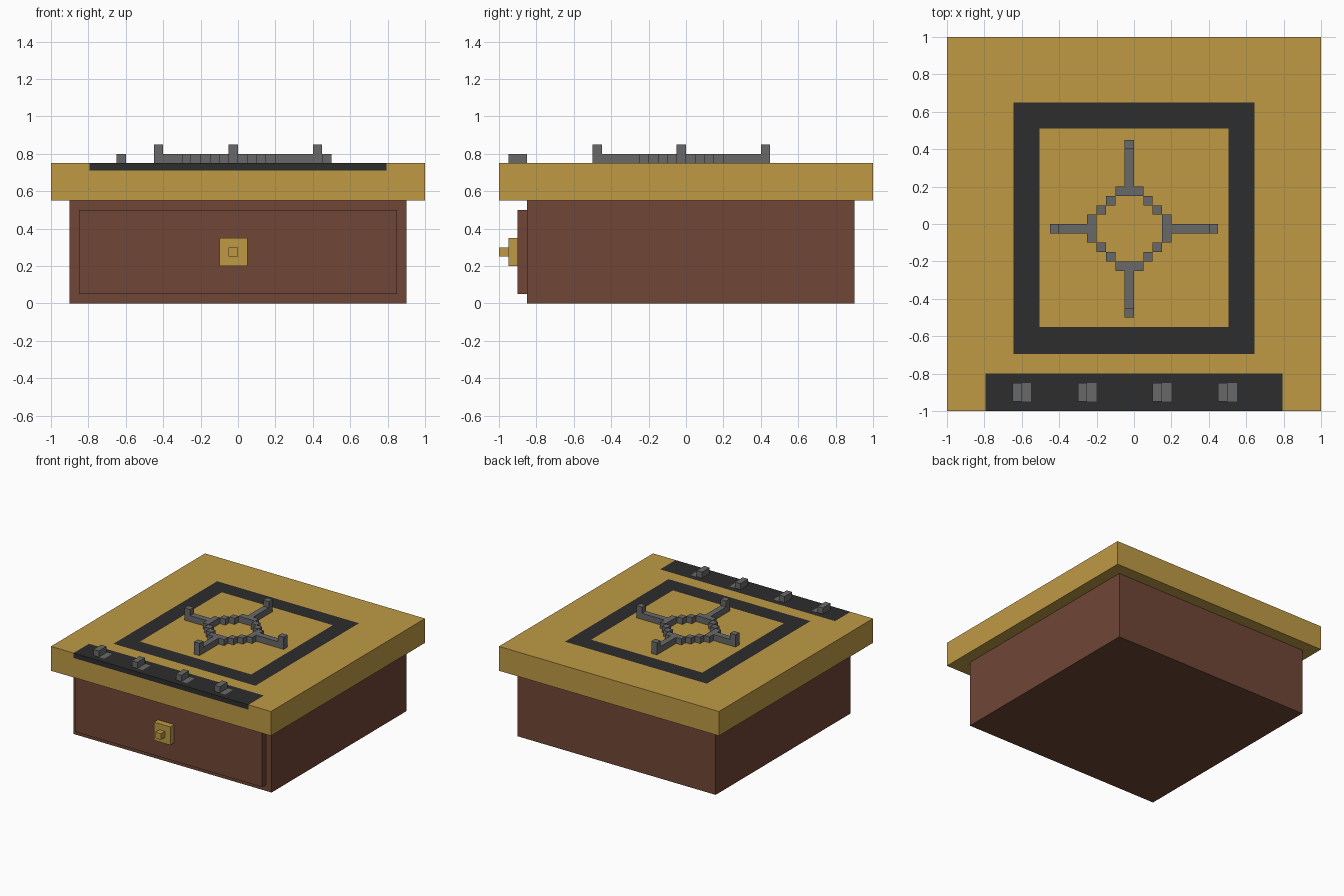
import bpy, bmesh
from mathutils import Matrix, Vector

if "Cube" in bpy.data.objects:
    bpy.data.objects.remove(bpy.data.objects["Cube"])


def material(name, rgb):
    """Flat material from 0-255 display colours."""
    lin = [((c / 255 + 0.055) / 1.055) ** 2.4 for c in rgb] + [1.0]
    mat = bpy.data.materials.new(name)
    mat.use_nodes = True
    mat.diffuse_color = lin
    node = next(n for n in mat.node_tree.nodes if n.type == 'BSDF_PRINCIPLED')
    node.inputs["Base Color"].default_value = lin
    return mat


GOLD = material("golden_tan", (191, 154, 69))
BROWN = material("reddish_brown", (112, 70, 54))
DARK = material("charcoal", (45, 45, 45))
GREY = material("grey_metal", (105, 105, 105))


def add_box(bm, x0, x1, y0, y1, z0, z1):
    size = Vector((x1 - x0, y1 - y0, z1 - z0))
    centre = Vector((x0 + x1, y0 + y1, z0 + z1)) / 2
    bmesh.ops.create_cube(bm, size=1, matrix=Matrix.Translation(centre) @ Matrix.Diagonal(size).to_4x4())


def finish(bm, name, *mats):
    mesh = bpy.data.meshes.new(name)
    bm.to_mesh(mesh)
    bm.free()
    for mat in mats:
        mesh.materials.append(mat)
    obj = bpy.data.objects.new(name, mesh)
    bpy.context.collection.objects.link(obj)
    return obj


def boxes(name, mat, *dims):
    bm = bmesh.new()
    for d in dims:
        add_box(bm, *d)
    return finish(bm, name, mat)


# Cabinet, raised drawer front and its handle
boxes("cabinet_body", BROWN, (-0.9, 0.9, -0.85, 0.9, 0, 0.55))
boxes("drawer_front", BROWN, (-0.85, 0.85, -0.9, -0.85, 0.05, 0.5))
boxes("handle_plate", GOLD, (-0.1, 0.05, -0.95, -0.9, 0.2, 0.35))
boxes("handle_knob", GOLD, (-0.05, 0, -1, -0.95, 0.25, 0.3))

# Worktop slab, cut along the borders of its painted areas
TOP = 0.75
KNOBS = (-0.65, -0.3, 0.1, 0.45)
bm = bmesh.new()
add_box(bm, -1, 1, -1, 1, 0.55, TOP)
cuts = [
    [s * x for x in (0.505, 0.645, 0.795) for s in (-1, 1)]
    + [k + d for k in KNOBS for d in (0.05, 0.1)],
    [-0.95, -0.85, -0.8, -0.695, -0.55, 0.51, 0.65],
    [0.71],
]
for axis, values in enumerate(cuts):
    normal = Vector([float(i == axis) for i in range(3)])
    for v in values:
        bmesh.ops.bisect_plane(bm, geom=bm.verts[:] + bm.edges[:] + bm.faces[:],
                               plane_co=normal * v, plane_no=normal)
for f in bm.faces:
    x, y, z = f.calc_center_median()
    on_top = f.normal.z > 0.5
    strip = abs(x) < 0.795 and y < -0.8 and z > 0.71
    outer = abs(x) < 0.645 and -0.695 < y < 0.65
    inner = abs(x) < 0.505 and -0.55 < y < 0.51
    mark = -0.95 < y < -0.85 and any(k + 0.05 < x < k + 0.1 for k in KNOBS)
    if on_top and mark:
        f.material_index = 2
    elif strip or (on_top and outer and not inner):
        f.material_index = 1
finish(bm, "worktop", GOLD, DARK, GREY)

# Control knobs along the front strip
for i, k in enumerate(KNOBS):
    boxes(f"control_knob_{i + 1}", GREY, (k, k + 0.05, -0.95, -0.85, TOP, TOP + 0.05))

# Stepped burner ring, symmetric about its own centre
C, U = -0.025, 0.05
ring = []
for s in (-1, 1):
    a, b = sorted((s * 0.175, s * 0.225))
    ring += [(C + a, C + b, C - 0.075, C + 0.075, TOP, TOP + U),
             (C - 0.075, C + 0.075, C + a, C + b, TOP, TOP + U)]
    for t in (-1, 1):
        for px, py in ((0.1, 0.15), (0.15, 0.1)):
            x, y = C + s * px, C + t * py
            ring.append((x - U / 2, x + U / 2, y - U / 2, y + U / 2, TOP, TOP + U))
boxes("burner_ring", GREY, *ring)

# Four support arms with upturned tips
ARMS = (("right", 0, -1, -0.45), ("left", 0, 1, 0.45), ("front", 1, -1, -0.5), ("back", 1, 1, 0.45))
for name, axis, s, end in ARMS:
    parts = []
    for start, stop, h in ((C + s * 0.225, end - s * U, U), (end - s * U, end, 2 * U)):
        span, side = sorted((start, stop)), [-0.05, 0.0]
        xy = span + side if axis == 0 else side + span
        parts.append((*xy, TOP, TOP + h))
    boxes(f"support_arm_{name}", GREY, *parts)
